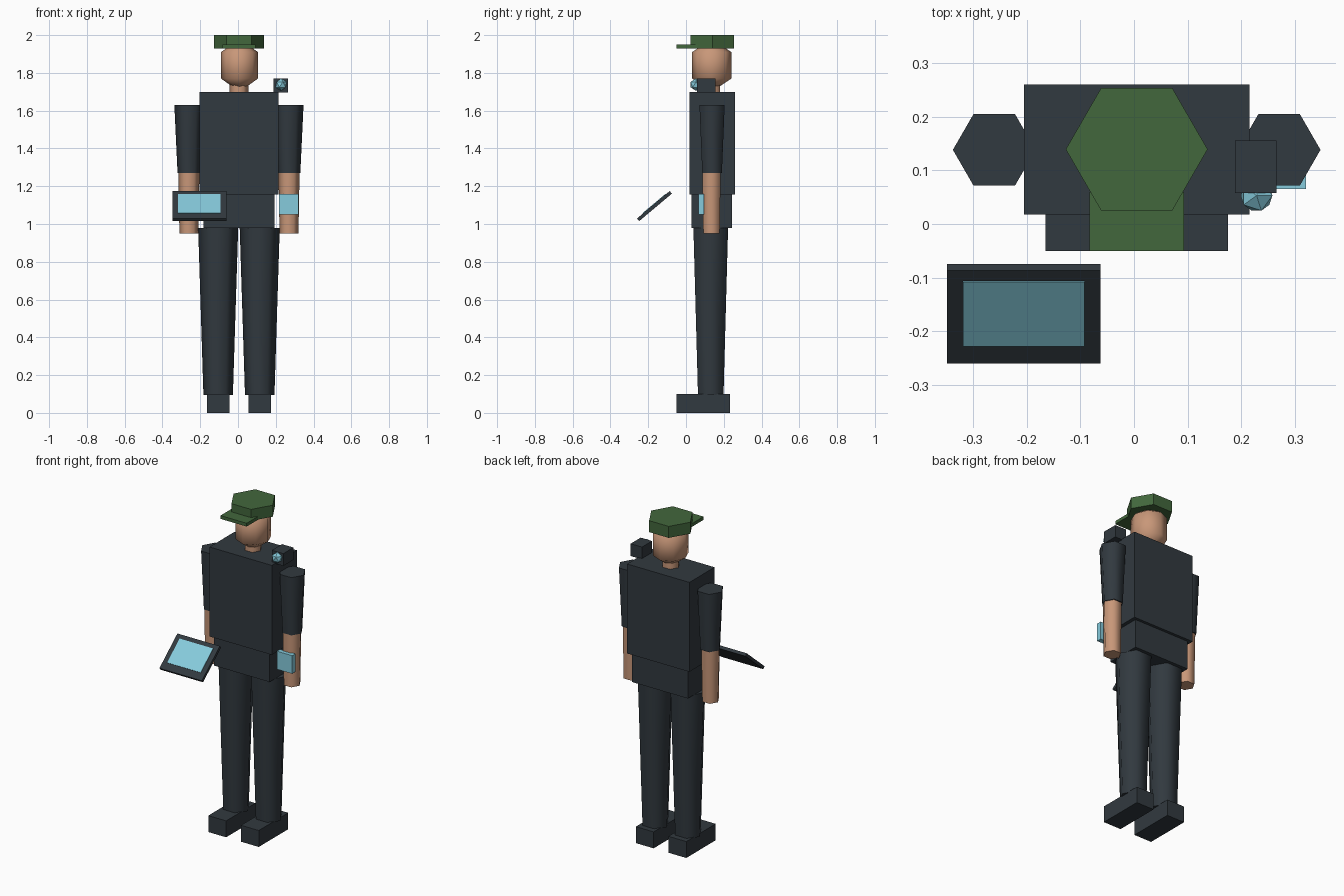
import bpy
import math
from mathutils import Matrix

if "Cube" in bpy.data.objects:
    bpy.data.objects.remove(bpy.data.objects["Cube"], do_unlink=True)


def material(name, rgb):
    m = bpy.data.materials.new(name)
    m.use_nodes = True
    m.diffuse_color = (*rgb, 1)
    m.node_tree.nodes["Principled BSDF"].inputs["Base Color"].default_value = (*rgb, 1)
    return m


dark = material("dark slate", (0.031, 0.041, 0.050))
skin = material("skin", (0.58, 0.31, 0.19))
green = material("cap green", (0.055, 0.135, 0.045))
cyan = material("light blue", (0.24, 0.60, 0.72))

CX, CY = 0.005, 0.138  # body axis


def finish(name, mat, smooth=None):
    ob = bpy.context.object
    ob.name = ob.data.name = name
    ob.data.materials.append(mat)
    if smooth:
        bpy.ops.object.shade_smooth_by_angle(angle=math.radians(smooth))
    return ob


def box(name, mat, x, y, z):
    """Box from (min, max) pairs."""
    bpy.ops.mesh.primitive_cube_add(size=1)
    ob = finish(name, mat)
    spans = (x, y, z)
    size = Matrix.Diagonal([b - a for a, b in spans] + [1])
    ob.data.transform(Matrix.Translation([(a + b) / 2 for a, b in spans]) @ size)
    return ob


def hexagon(name, mat, x, y, z0, z1, r0, r1, smooth=65):
    """Six-sided tapered prism with corners on the x axis."""
    bpy.ops.mesh.primitive_cone_add(vertices=6, radius1=r0, radius2=r1, depth=z1 - z0)
    ob = finish(name, mat, smooth)
    ob.data.transform(Matrix.Translation((x, y, (z0 + z1) / 2)) @ Matrix.Rotation(math.pi / 6, 4, "Z"))
    return ob


# Trunk
box("torso", dark, (-0.205, 0.215), (0.018, 0.26), (1.155, 1.70))
box("hips", dark, (-0.183, 0.193), (0.028, 0.243), (0.98, 1.155))

# Limbs
for side, s in (("left", 1), ("right", -1)):
    leg_x, arm_x = CX + s * 0.11, CX + s * 0.265
    hexagon(side + "_leg", dark, leg_x, 0.131, 0.095, 0.98, 0.078, 0.106)
    box(side + "_shoe", dark, (leg_x - 0.06, leg_x + 0.06), (-0.05, 0.233), (0, 0.10))
    hexagon(side + "_sleeve", dark, arm_x, CY, 1.27, 1.63, 0.060, 0.077)
    hexagon(side + "_forearm", skin, arm_x, 0.135, 0.95, 1.275, 0.050, 0.056)

# Head, neck and cap
hexagon("neck", skin, CX, CY, 1.69, 1.78, 0.05, 0.05)
bpy.ops.mesh.primitive_uv_sphere_add(segments=8, ring_count=3, radius=1)
head = finish("head", skin, 65)
for v in head.data.vertices:
    if abs(v.co.z) < 0.9:
        v.co.z = math.copysign(0.5, v.co.z)
head.data.transform(Matrix.Translation((CX + 0.003, 0.136, 1.84)) @ Matrix.Diagonal((0.113, 0.120, 0.14, 1)))
hexagon("cap", green, CX, 0.139, 1.93, 2.0, 0.132, 0.132, None)
box("cap_brim", green, (-0.083, 0.093), (-0.05, 0.06), (1.93, 1.95))

# Shoulder unit with a faceted lens
box("shoulder_unit", dark, (0.188, 0.265), (0.058, 0.155), (1.695, 1.77))
bpy.ops.mesh.primitive_ico_sphere_add(subdivisions=1, radius=0.033, location=(0.228, 0.053, 1.738))
finish("shoulder_lens", cyan)

# Wrist display
box("wrist_display", cyan, (0.217, 0.32), (0.065, 0.095), (1.05, 1.16))

# Tilted tablet and its screen
tilt = Matrix.Translation((-0.205, -0.167, 1.095)) @ Matrix.Rotation(math.radians(40), 4, "X")
box("tablet", dark, (-0.143, 0.143), (-0.113, 0.113), (-0.009, 0.009)).data.transform(tilt)
box("tablet_screen", cyan, (-0.113, 0.113), (-0.070, 0.087), (0.008, 0.012)).data.transform(tilt)
